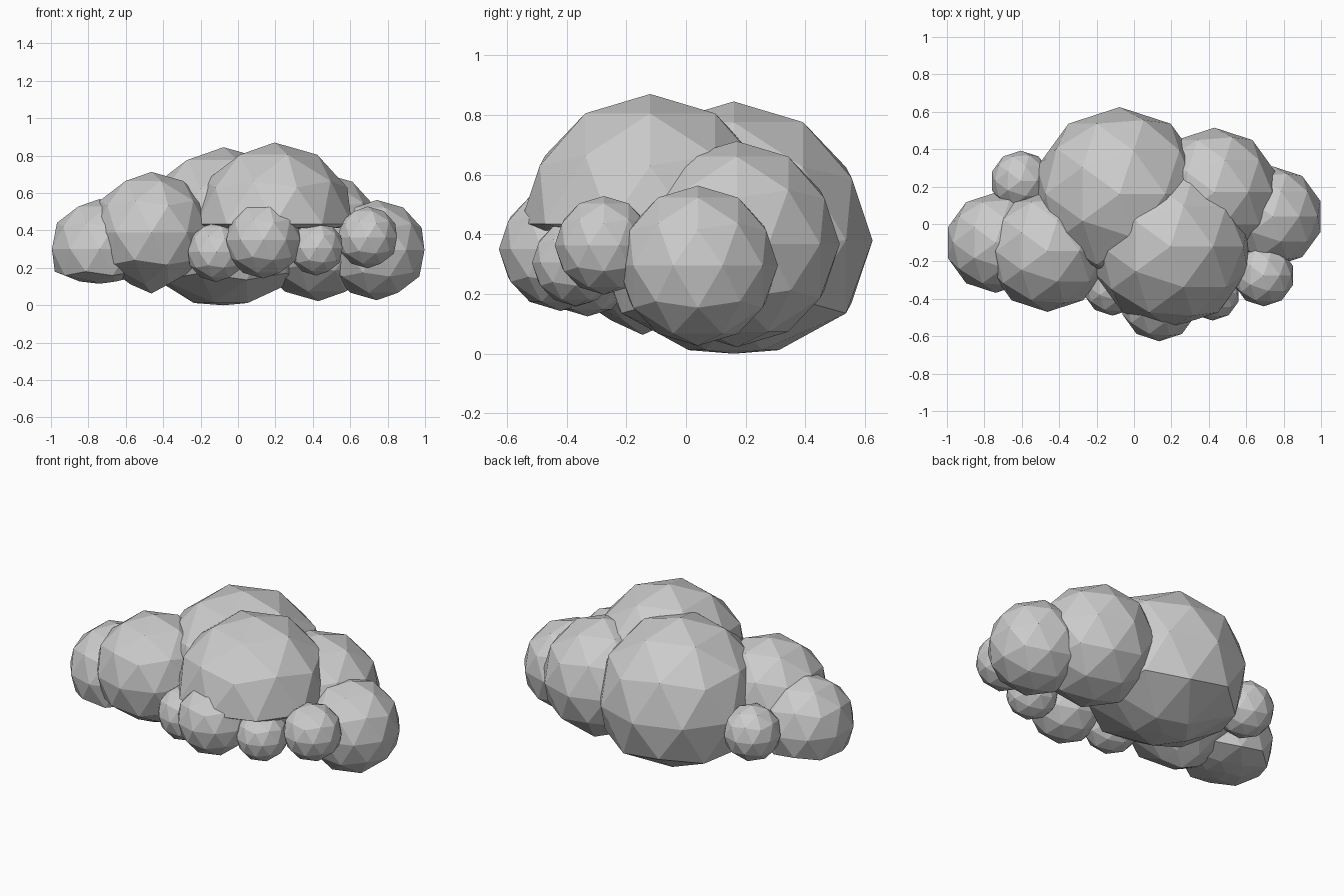
import bpy

if "Cube" in bpy.data.objects:
    bpy.data.objects.remove(bpy.data.objects["Cube"])


def puff(name, centre, radius, taper=1.0, floor=0.0):
    """Low-poly ball; taper narrows the lower ring, floor flattens the base."""
    bpy.ops.mesh.primitive_ico_sphere_add(subdivisions=2, radius=radius, location=centre)
    ob = bpy.context.object
    ob.name = name
    for v in ob.data.vertices:
        depth = -v.co.z / radius
        if 0.7 < depth < 0.95:
            v.co.x *= taper
            v.co.y *= taper
        low = floor - centre[2]
        if v.co.z < low:
            # keep a very slight point under the flattened base
            v.co.z = low if depth > 0.95 else low + 0.012
    return ob


# Main billows; the front one is a dome with a flat underside
puff("front_billow", (0.195, -0.12, 0.435), 0.435, floor=0.40)
puff("back_billow", (-0.077, 0.16, 0.38), 0.465, taper=0.65)
puff("left_billow", (-0.463, -0.145, 0.388), 0.325, taper=0.65)
puff("right_back_billow", (0.43, 0.17, 0.367), 0.345)

# Side billows
puff("left_end_billow", (-0.74, -0.10, 0.30), 0.268, taper=0.75, floor=0.115)
puff("right_end_billow", (0.742, 0.04, 0.295), 0.268)

# Small puffs around the rim
puff("front_puff", (0.135, -0.42, 0.35), 0.207)
puff("front_left_puff", (-0.115, -0.33, 0.285), 0.16)
puff("front_right_puff", (0.42, -0.37, 0.305), 0.146)
puff("right_puff", (0.693, -0.275, 0.363), 0.165)
puff("back_left_puff", (-0.605, 0.23, 0.32), 0.162)
